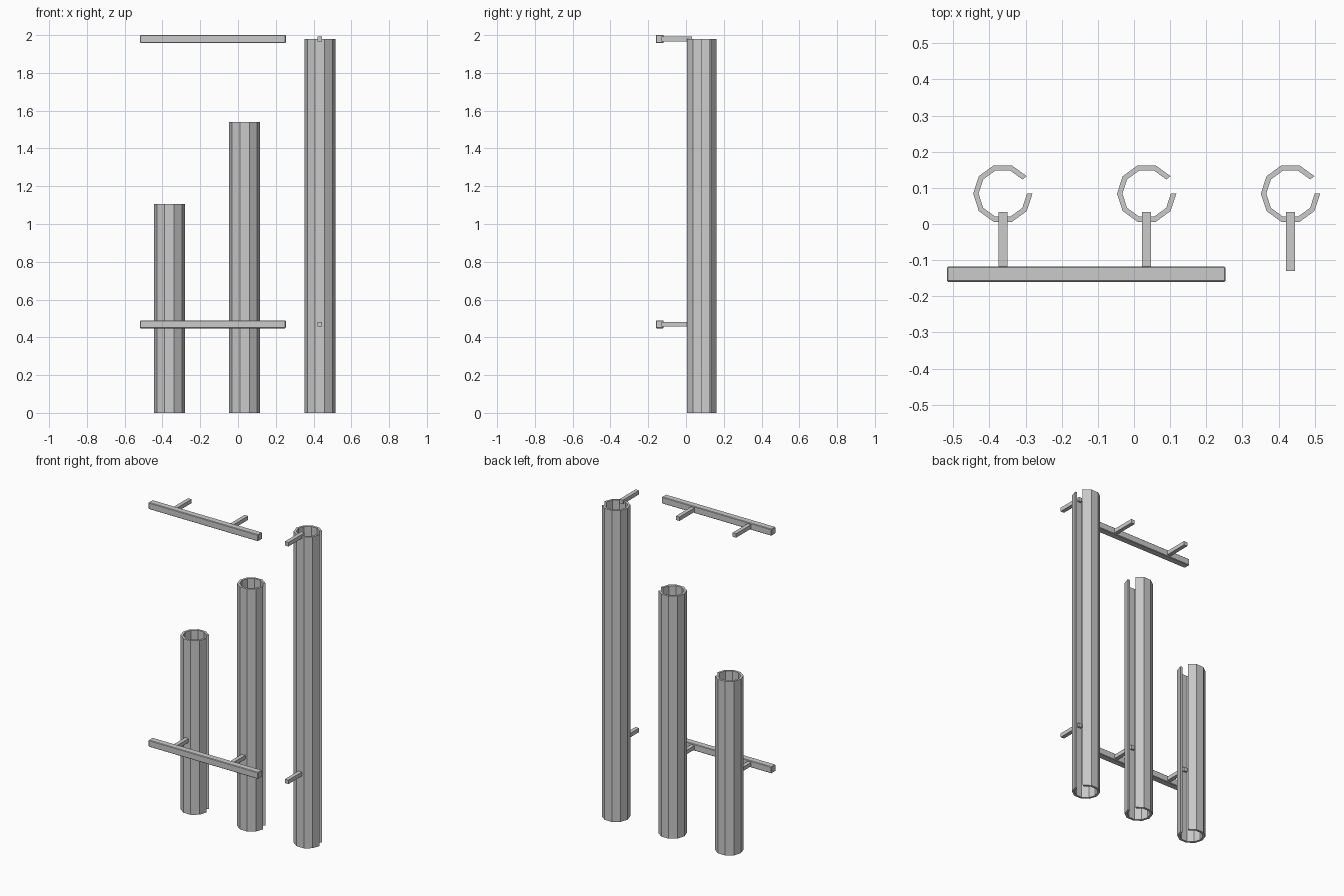
import bpy, bmesh
from math import cos, sin, radians

if "Cube" in bpy.data.objects:
    bpy.data.objects.remove(bpy.data.objects["Cube"])

grey = bpy.data.materials.new("light grey")
grey.use_nodes = True
grey.diffuse_color = (0.6, 0.6, 0.6, 1)
grey.node_tree.nodes["Principled BSDF"].inputs["Base Color"].default_value = grey.diffuse_color

TUBE_Y, OUTER, INNER = 0.084, 0.082, 0.067


def add_object(name, bm):
    bmesh.ops.recalc_face_normals(bm, faces=bm.faces)
    mesh = bpy.data.meshes.new(name)
    bm.to_mesh(mesh)
    bm.free()
    mesh.materials.append(grey)
    obj = bpy.data.objects.new(name, mesh)
    bpy.context.collection.objects.link(obj)
    return obj


def box(name, x, y, z):
    """Box from (low, high) ranges on each axis."""
    bm = bmesh.new()
    bmesh.ops.create_cube(bm, size=1)
    for v in bm.verts:
        v.co = [r[0] if c < 0 else r[1] for c, r in zip(v.co, (x, y, z))]
    return add_object(name, bm)


def slotted_tube(name, x, height):
    """Ten-sided tube with one side left open as a full-length slot."""
    bm = bmesh.new()
    rings = []
    for i in range(1, 11):
        a = radians(36 * i)
        rings.append([bm.verts.new((x + r * cos(a), TUBE_Y + r * sin(a), z))
                      for r, z in ((OUTER, 0), (OUTER, height), (INNER, height), (INNER, 0))])
    for a, b in zip(rings, rings[1:]):
        for k in range(4):
            n = (k + 1) % 4
            bm.faces.new((a[k], b[k], b[n], a[n]))
    bm.faces.new(rings[0])
    bm.faces.new(rings[-1])
    return add_object(name, bm)


# Three tubes of rising height, each with a lower and an upper peg
tubes = (("short", -0.363, 1.106), ("middle", 0.035, 1.541), ("tall", 0.433, 1.979))
levels = (("lower", 0.469), ("upper", 1.979))
for size, x, height in tubes:
    slotted_tube(size + "_tube", x, height)
    for level, z in levels:
        box(f"{size}_{level}_peg", (x - 0.0125, x + 0.0125), (-0.13, 0.033),
            (z - 0.0125, z + 0.0125))

# Horizontal rails joining the pegs of the two shorter tubes
for level, z in levels:
    rail = box(level + "_rail", (-0.518, 0.253), (-0.16, -0.118), (z - 0.021, z + 0.021))
    bevel = rail.modifiers.new("soft_edges", "BEVEL")
    bevel.width = 0.003
    bevel.segments = 1
